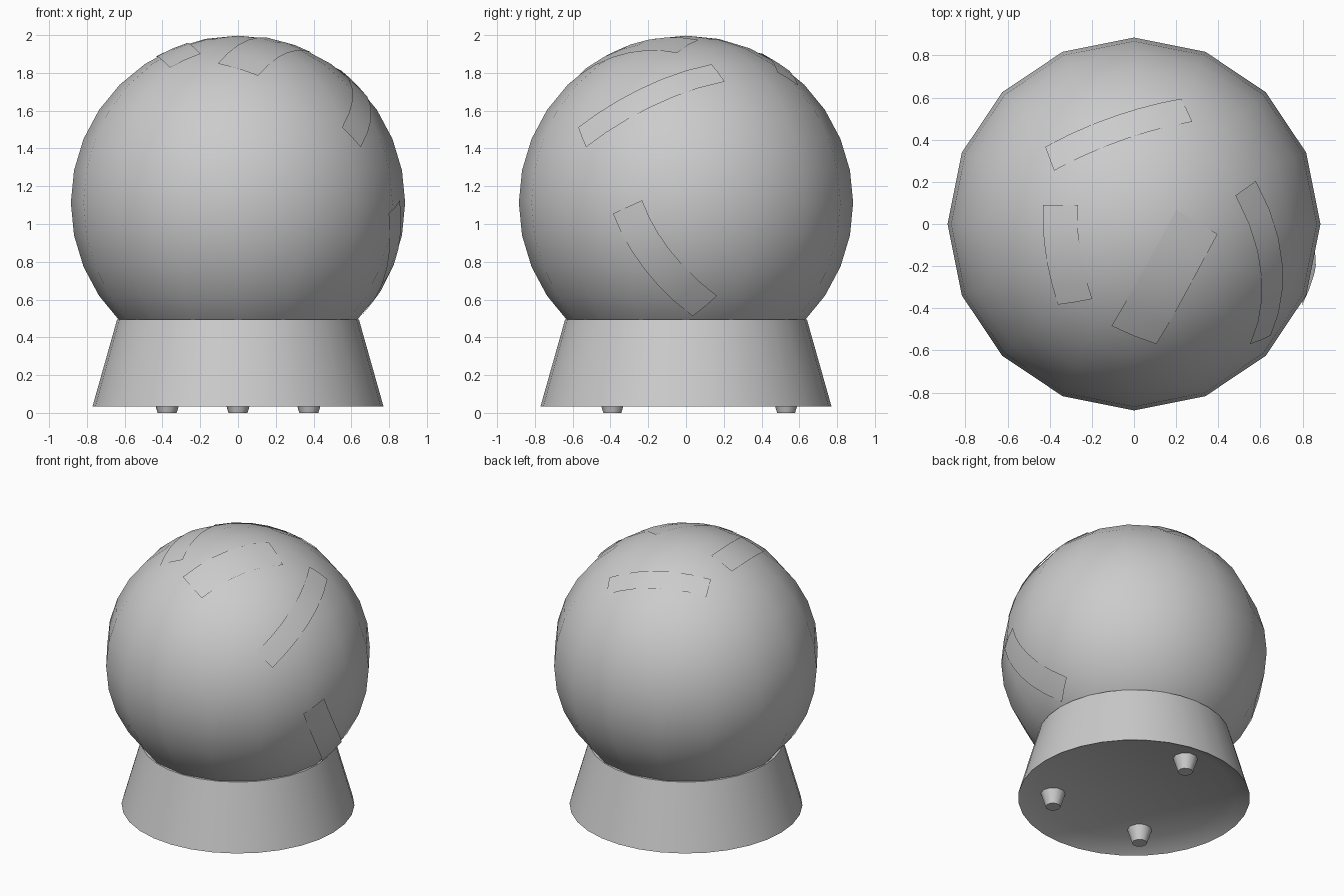
import bpy, bmesh, math
from mathutils import Vector

cube = bpy.data.objects.get("Cube")
if cube:
    bpy.data.objects.remove(cube, do_unlink=True)

RADIUS = 0.885
CENTRE = Vector((0, 0, 1.112))

grey = bpy.data.materials.new("light grey")
grey.use_nodes = True
grey.diffuse_color = (0.6, 0.6, 0.6, 1)
grey.node_tree.nodes["Principled BSDF"].inputs["Base Color"].default_value = grey.diffuse_color


def finish(name, bm, fix_normals=True):
    """Turn a bmesh into a smooth-shaded object with sharp edges kept."""
    if fix_normals:
        bmesh.ops.recalc_face_normals(bm, faces=bm.faces)
    mesh = bpy.data.meshes.new(name)
    bm.to_mesh(mesh)
    bm.free()
    mesh.materials.append(grey)
    obj = bpy.data.objects.new(name, mesh)
    bpy.context.collection.objects.link(obj)
    bpy.ops.object.select_all(action="DESELECT")
    obj.select_set(True)
    bpy.context.view_layer.objects.active = obj
    bpy.ops.object.shade_smooth_by_angle(angle=math.radians(35))
    return obj


def lathe(name, profile, sides, location=(0, 0, 0)):
    """Spin a (radius, height) profile around z and cap both ends."""
    bm = bmesh.new()
    rings = []
    for r, z in profile:
        angles = [math.tau * i / sides for i in range(sides)]
        rings.append([bm.verts.new((r * math.cos(a), r * math.sin(a), z)) for a in angles])
    for low, high in zip(rings, rings[1:]):
        for i in range(sides):
            j = (i + 1) % sides
            bm.faces.new((low[i], low[j], high[j], high[i]))
    bm.faces.new(rings[0])
    bm.faces.new(rings[-1])
    obj = finish(name, bm)
    obj.location = location
    return obj


def on_ball(point, lift):
    return CENTRE + (point - CENTRE).normalized() * (RADIUS + lift)


def strip(name, start, middle, end, width, steps=6):
    """Thin curved band lying on the ball, passing through three points."""
    bm = bmesh.new()
    path = []
    for i in range(steps + 1):
        t = i / steps
        path.append(start * (1 - t) * (1 - 2 * t) + middle * 4 * t * (1 - t) + end * t * (2 * t - 1))
    rows = []
    for i, point in enumerate(path):
        along = path[min(i + 1, steps)] - path[max(i - 1, 0)]
        side = along.cross(point - CENTRE).normalized() * width / 2
        rows.append([bm.verts.new(on_ball(point + side * s, 0.003)) for s in (-1, 0, 1)])
    for a, b in zip(rows, rows[1:]):
        for k in range(2):
            bm.faces.new((a[k], a[k + 1], b[k + 1], b[k]))
    for face in bm.faces:
        face.normal_update()
        if face.normal.dot(face.calc_center_median() - CENTRE) < 0:
            face.normal_flip()
    return finish(name, bm, fix_normals=False)


def from_top(x, y):
    return CENTRE + Vector((x, y, math.sqrt(RADIUS ** 2 - x * x - y * y)))


def from_side(y, z):
    h = z - CENTRE.z
    return Vector((math.sqrt(RADIUS ** 2 - y * y - h * h), y, z))


# Ball
bm = bmesh.new()
bmesh.ops.create_uvsphere(bm, u_segments=16, v_segments=16, radius=RADIUS)
finish("ball", bm).location = CENTRE

# Flared stand with a recessed underside
lathe("stand", [(0.645, 0.1), (0.77, 0.035), (0.64, 0.495)], 32)

# Three tapered feet
for place, x, y in (("left", 0.375, -0.39), ("right", -0.375, -0.39), ("back", 0, 0.53)):
    lathe(place + "_foot", [(0.05, 0), (0.085, 0.11)], 10, (x, y, 0))

# Highlight bands on the ball
strip("back_band", from_top(-0.40, 0.31), from_top(-0.06, 0.46), from_top(0.25, 0.54), 0.14)
strip("right_band", from_top(-0.35, 0.09), from_top(-0.34, -0.12), from_top(-0.28, -0.37), 0.18)
strip("front_band", from_top(0.30, 0.01), from_top(0.16, -0.25), from_top(0, -0.53), 0.24)
strip("left_band", from_top(0.53, 0.17), from_top(0.655, -0.22), from_top(0.6, -0.55), 0.15)
strip("lower_left_band", from_side(-0.31, 1.09), from_side(-0.16, 0.82), from_side(0.1, 0.565), 0.18)
